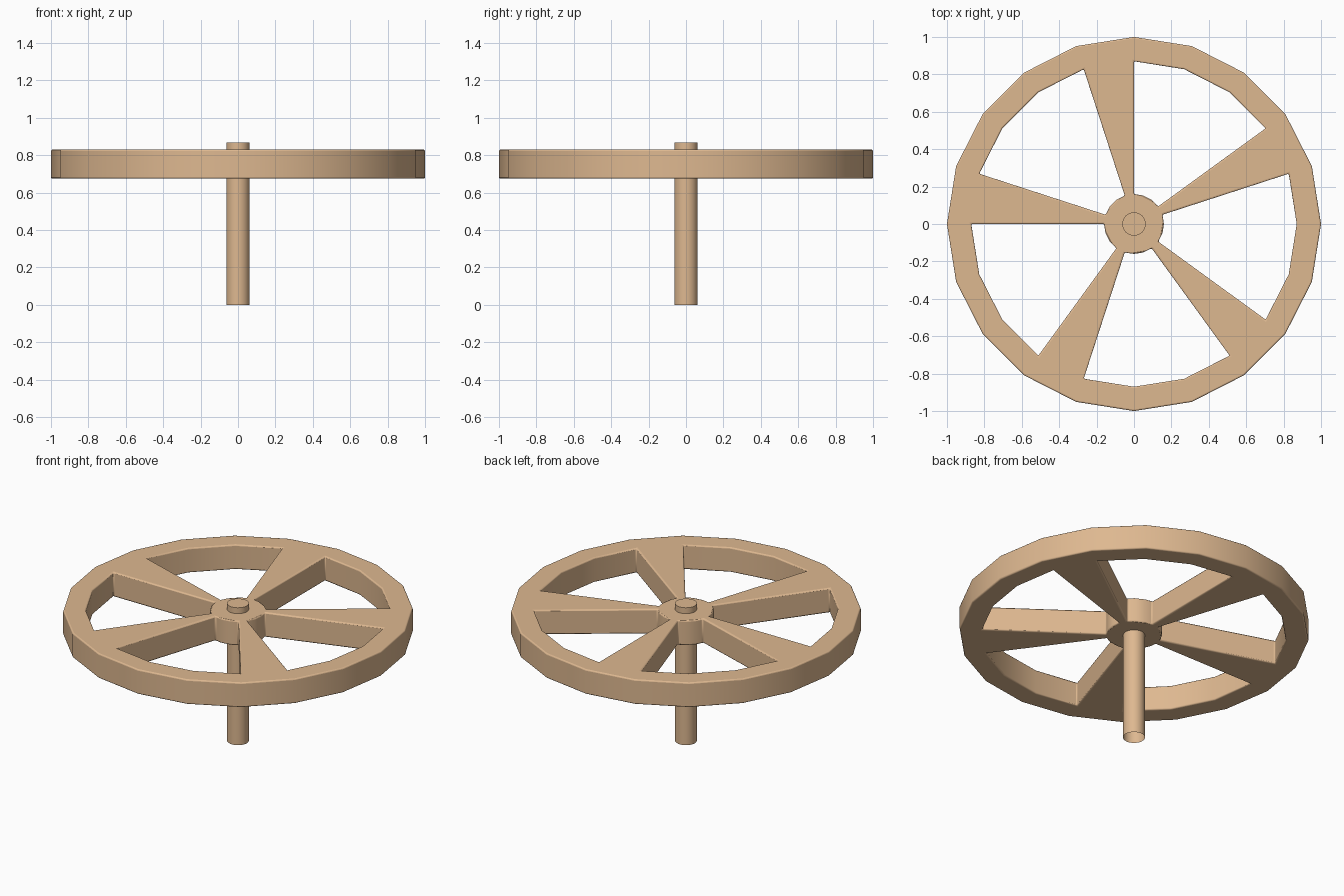
import bpy, bmesh
from math import cos, sin, pi

if "Cube" in bpy.data.objects:
    bpy.data.objects.remove(bpy.data.objects["Cube"])

SIDES = 20
Z0, Z1 = 0.675, 0.83
R_HUB, R_IN, R_OUT = 0.16, 0.87, 1.0

wood = bpy.data.materials.new("wood")
wood.diffuse_color = (0.73, 0.48, 0.28, 1)
wood.use_nodes = True
wood.node_tree.nodes["Principled BSDF"].inputs["Base Color"].default_value = wood.diffuse_color


def make_object(name, bm):
    bmesh.ops.recalc_face_normals(bm, faces=bm.faces)
    mesh = bpy.data.meshes.new(name)
    bm.to_mesh(mesh)
    bm.free()
    mesh.materials.append(wood)
    ob = bpy.data.objects.new(name, mesh)
    bpy.context.collection.objects.link(ob)
    return ob


def smooth(ob):
    bpy.ops.object.select_all(action='DESELECT')
    bpy.context.view_layer.objects.active = ob
    ob.select_set(True)
    bpy.ops.object.shade_smooth_by_angle(angle=pi / 6)


def ring(bm, r, z, n):
    return [bm.verts.new((r * cos(2 * pi * i / n), r * sin(2 * pi * i / n), z))
            for i in range(n)]


# Wheel: hub disc, five wedge spokes and a rim, extruded as one solid
bm = bmesh.new()
hub, inner, outer = (ring(bm, r, Z0, SIDES) for r in (R_HUB, R_IN, R_OUT))
bm.faces.new(hub)
for i in range(SIDES):
    j = (i + 1) % SIDES
    bm.faces.new((inner[i], outer[i], outer[j], inner[j]))
    if i % 4 == 1:
        bm.faces.new((hub[i], inner[i], inner[j], hub[j]))
ext = bmesh.ops.extrude_face_region(bm, geom=bm.faces[:], use_keep_orig=True)
top = [g for g in ext["geom"] if isinstance(g, bmesh.types.BMVert)]
bmesh.ops.translate(bm, verts=top, vec=(0, 0, Z1 - Z0))
wheel = make_object("spoked_wheel", bm)
bevel = wheel.modifiers.new("rounded_edges", 'BEVEL')
bevel.width = 0.02
bevel.segments = 3
bevel.limit_method = 'ANGLE'
bevel.angle_limit = pi / 6
smooth(wheel)

# Shaft: capped on top, open underneath
bm = bmesh.new()
low, high = ring(bm, 0.0625, 0, 32), ring(bm, 0.0625, 0.867, 32)
for i in range(32):
    j = (i + 1) % 32
    bm.faces.new((low[i], low[j], high[j], high[i]))
bm.faces.new(high)
smooth(make_object("shaft", bm))
